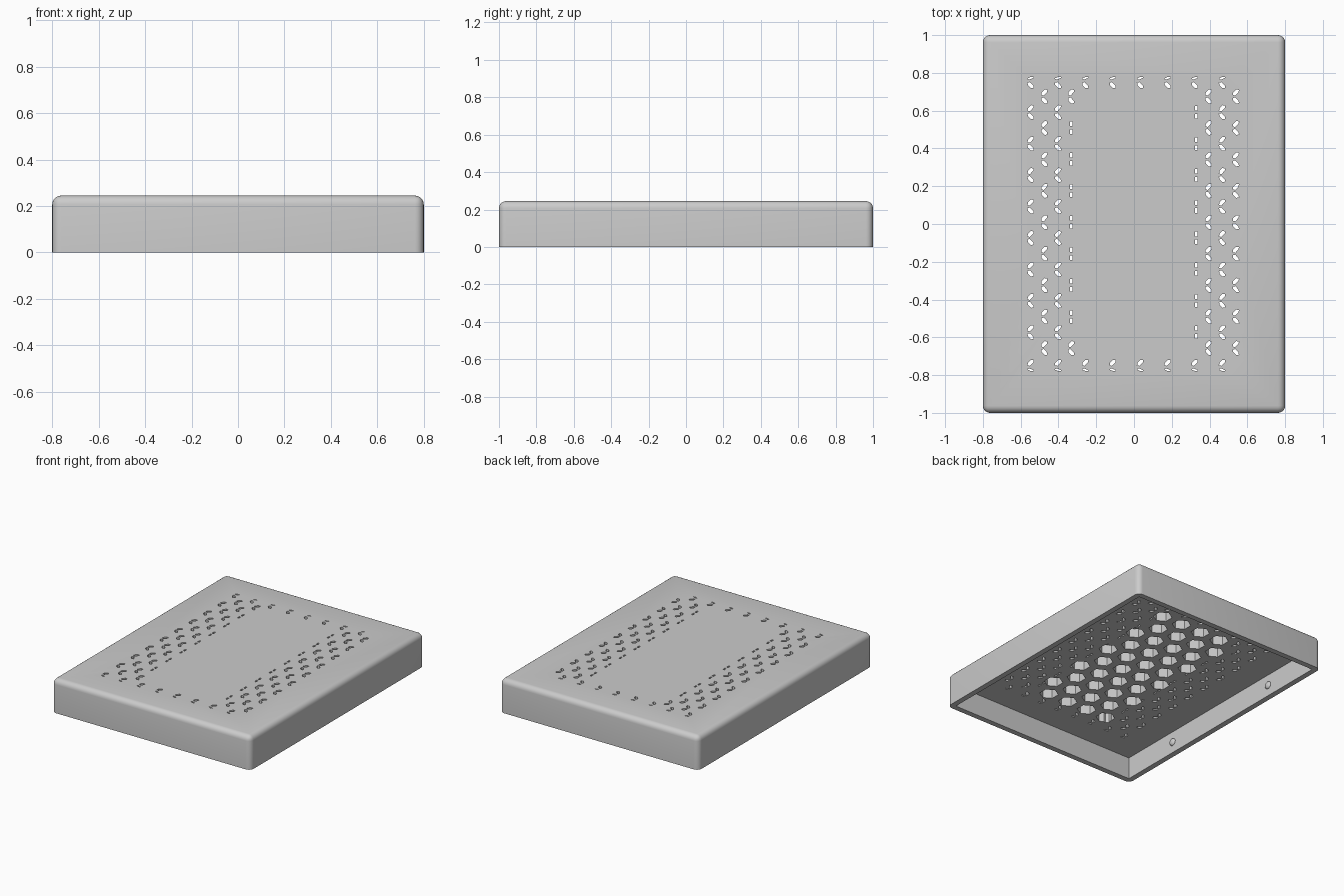
import bpy, bmesh, math
from mathutils import Matrix

old = bpy.data.objects.get("Cube")
if old:
    bpy.data.objects.remove(old, do_unlink=True)

W, D, H = 1.6, 2.0, 0.245      # outer size
WALL, CEILING = 0.04, 0.16     # wall thickness, underside of the top plate

grey = bpy.data.materials.new("plain grey")
grey.use_nodes = True
color = (0.6, 0.6, 0.6, 1)
grey.diffuse_color = color
grey.node_tree.nodes["Principled BSDF"].inputs["Base Color"].default_value = color


def make(name, bm):
    bmesh.ops.recalc_face_normals(bm, faces=bm.faces)
    mesh = bpy.data.meshes.new(name)
    bm.to_mesh(mesh)
    bm.free()
    ob = bpy.data.objects.new(name, mesh)
    bpy.context.collection.objects.link(ob)
    mesh.materials.append(grey)
    return ob


def box(bm, sx, sy, z0, z1):
    m = Matrix.Translation((0, 0, (z0 + z1) / 2)) @ Matrix.Diagonal((sx, sy, z1 - z0, 1))
    bmesh.ops.create_cube(bm, size=1, matrix=m)


def prism(bm, points, z0, z1):
    low = [bm.verts.new((x, y, z0)) for x, y in points]
    high = [bm.verts.new((x, y, z1)) for x, y in points]
    bm.faces.new(low[::-1])
    bm.faces.new(high)
    for i in range(len(points)):
        j = (i + 1) % len(points)
        bm.faces.new((low[i], low[j], high[j], high[i]))


def cut(target, cutter):
    cutter.hide_render = True
    mod = target.modifiers.new("cut", "BOOLEAN")
    mod.operation, mod.solver, mod.object = "DIFFERENCE", "MANIFOLD", cutter
    bpy.context.view_layer.objects.active = target
    bpy.ops.object.modifier_apply(modifier=mod.name)
    bpy.data.objects.remove(cutter, do_unlink=True)


# Rounded outer cover, open underneath
bm = bmesh.new()
box(bm, W, D, 0, H)
edges = [e for e in bm.edges if any(v.co.z > H / 2 for v in e.verts)]
bmesh.ops.bevel(bm, geom=edges, offset=0.038, segments=5, profile=0.5, affect="EDGES")
cover = make("cover", bm)

bm = bmesh.new()
box(bm, W - 2 * WALL, D - 2 * WALL, -0.1, CEILING)
cut(cover, make("cavity_cutter", bm))

# Blind honeycomb pockets under the middle of the top plate
bm = bmesh.new()
PX, PY, R = 0.165, 0.143, 0.064
ring = [math.radians(30 + 60 * i) for i in range(6)]
for row in range(10):
    for col in range(4):
        cx = (col - 1.5) * PX + (0.04 if row % 2 else -0.04)
        cy = (row - 4.5) * PY
        prism(bm, [(cx + R * math.cos(a), cy + R * math.sin(a)) for a in ring],
              CEILING - 0.02, H - 0.02)
cut(cover, make("pocket_cutter", bm))

# Paired slanted vents through the plate around the pockets
LEAF = [(-0.016, -0.013), (-0.004, -0.016), (0.014, 0.003), (0.015, 0.014), (0.001, 0.016), (-0.015, 0.0)]
SLIT = [(-0.006, -0.012), (0.006, -0.012), (0.006, 0.012), (-0.006, 0.012)]
STEP = 0.1665
bm = bmesh.new()


def vent(x, y, shape, flip, squash=1):
    prism(bm, [(x + px, y + flip * py * squash) for px, py in shape], CEILING - 0.02, H + 0.1)


def pair(x, y, shape=LEAF):
    vent(x, y + 0.021, shape, 1)
    vent(x, y - 0.021, shape, -1)


for k in range(8):
    y = 0.592 - STEP * k
    for x in (-0.547, -0.402, 0.467):
        pair(x, y)
    pair(0.33, y, SLIT)
for k in range(9):
    y = 0.675 - STEP * k
    for x in (-0.474, 0.395, 0.54):
        pair(x, y)
    pair(-0.332, y, LEAF if k in (0, 8) else SLIT)
for x in (-0.547, -0.402, -0.257, -0.112, 0.033, 0.178, 0.322, 0.467):
    for side in (1, -1):
        vent(x, side * 0.735, LEAF, -side)
        vent(x, side * 0.772, LEAF, side, 0.4)
cut(cover, make("vent_cutter", bm))

# Round snap pegs on the inner side walls
for sx, side in ((1, "left"), (-1, "right")):
    for y, end in ((-0.5, "front"), (0.5, "back")):
        bm = bmesh.new()
        m = Matrix.Translation((sx * (W / 2 - WALL), y, 0.08)) @ Matrix.Diagonal((0.6, 1, 1, 1))
        bmesh.ops.create_uvsphere(bm, u_segments=20, v_segments=12, radius=0.027, matrix=m)
        make(f"{end}_{side}_peg", bm)

# Smooth the rounded edges only
for ob in bpy.context.scene.objects:
    if ob.type == "MESH" and ob.data.materials and ob.data.materials[0] == grey:
        bpy.ops.object.select_all(action="DESELECT")
        ob.select_set(True)
        bpy.context.view_layer.objects.active = ob
        bpy.ops.object.shade_smooth_by_angle(angle=math.radians(30))
